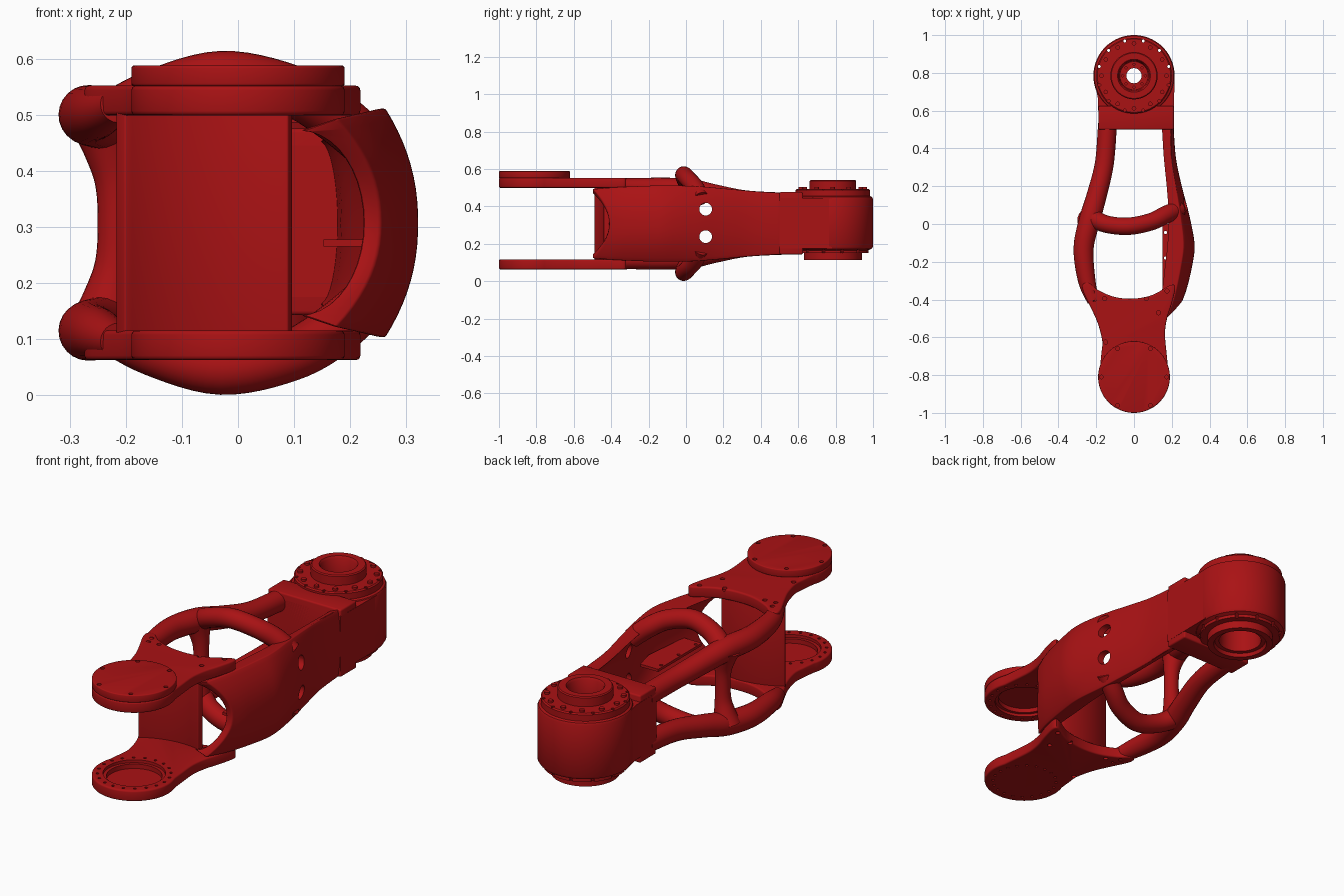
import bpy, bmesh, math
from mathutils import Vector, Matrix

if "Cube" in bpy.data.objects:
    bpy.data.objects.remove(bpy.data.objects["Cube"])

ZC = 0.3075                     # height of the mirror plane
JOINT, HUB = (0.0, -0.81), (0.0, 0.785)
red = bpy.data.materials.new("red_paint")
red.diffuse_color = (0.4, 0.006, 0.007, 1)
red.use_nodes = True
red.node_tree.nodes["Principled BSDF"].inputs["Base Color"].default_value = red.diffuse_color


def activate(ob):
    bpy.ops.object.select_all(action='DESELECT')
    ob.select_set(True)
    bpy.context.view_layer.objects.active = ob


def finish(name, bm, bevel=0.0, angle=35):
    bmesh.ops.remove_doubles(bm, verts=bm.verts, dist=1e-5)
    bmesh.ops.recalc_face_normals(bm, faces=bm.faces)
    me = bpy.data.meshes.new(name)
    bm.to_mesh(me)
    bm.free()
    ob = bpy.data.objects.new(name, me)
    bpy.context.collection.objects.link(ob)
    me.materials.append(red)
    activate(ob)
    if bevel:
        mod = ob.modifiers.new("bevel", 'BEVEL')
        mod.width, mod.segments, mod.limit_method = bevel, 3, 'ANGLE'
        mod.angle_limit = math.radians(50)
        bpy.ops.object.modifier_apply(modifier="bevel")
    bpy.ops.object.shade_smooth_by_angle(angle=math.radians(angle))
    return ob


def add_prism(bm, pts, z0, z1):
    face = bm.faces.new([bm.verts.new((x, y, z0)) for x, y in pts])
    ext = bmesh.ops.extrude_face_region(bm, geom=[face], use_keep_orig=True)
    bmesh.ops.translate(bm, vec=(0, 0, z1 - z0),
                        verts=[v for v in ext['geom'] if isinstance(v, bmesh.types.BMVert)])


def prism(name, pts, z0, z1, bevel=0.0):
    bm = bmesh.new()
    add_prism(bm, pts, z0, z1)
    return finish(name, bm, bevel)


def arc(c, r, a0, a1, n):
    return [(c[0] + r * math.cos(math.radians(a0 + (a1 - a0) * i / n)),
             c[1] + r * math.sin(math.radians(a0 + (a1 - a0) * i / n))) for i in range(n + 1)]


def circle(c, r, n=32):
    return arc(c, r, 0, 360, n)[:-1]


def smooth(pts, n=6):
    """Catmull-Rom through points of any dimension."""
    out, P = [], [pts[0]] + list(pts) + [pts[-1]]
    for i in range(1, len(P) - 2):
        for k in range(n):
            t = k / n
            out.append(tuple(0.5 * (2 * b + (c - a) * t + (2 * a - 5 * b + 4 * c - d) * t * t
                       + (3 * b - a - 3 * c + d) * t ** 3)
                       for a, b, c, d in zip(P[i - 1], P[i], P[i + 1], P[i + 2])))
    return out + [tuple(pts[-1])]


def loft(bm, rings):
    vs = [[bm.verts.new(p) for p in r] for r in rings]
    n = len(vs[0])
    for a, b in zip(vs, vs[1:]):
        for j in range(n):
            bm.faces.new((a[j], a[(j + 1) % n], b[(j + 1) % n], b[j]))
    return vs


def tube(name, pts, flip=False, n=24):
    """Tube through (x, y, z, radius) points."""
    path = smooth(pts)
    if flip:
        path = [(x, y, 2 * ZC - z, r) for x, y, z, r in path]
    P = [Vector(p[:3]) for p in path]
    bm, rings, ref = bmesh.new(), [], None
    for i, p in enumerate(P):
        d = (P[min(i + 1, len(P) - 1)] - P[max(i - 1, 0)]).normalized()
        ref = d.orthogonal() if ref is None else ref - d * ref.dot(d)
        ref.normalize()
        s = d.cross(ref)
        rings.append([p + path[i][3] * (ref * math.cos(k * math.tau / n) + s * math.sin(k * math.tau / n))
                      for k in range(n)])
    vs = loft(bm, rings)
    bm.faces.new(vs[0])
    bm.faces.new(vs[-1])
    return finish(name, bm)


def subtract(ob, cutter):
    mod = ob.modifiers.new("cut", 'BOOLEAN')
    mod.operation, mod.object, mod.solver = 'DIFFERENCE', cutter, 'EXACT'
    activate(ob)
    bpy.ops.object.modifier_apply(modifier="cut")
    bpy.data.objects.remove(cutter)
    bpy.ops.object.shade_smooth_by_angle(angle=math.radians(35))


def drill(ob, holes):
    """Cut vertical holes given as (x, y, radius, z0, z1, sides)."""
    bm = bmesh.new()
    for x, y, r, z0, z1, n in holes:
        add_prism(bm, circle((x, y), r, n), z0, z1)
    subtract(ob, finish("cutter", bm))


# Clevis plates: round joint end, waist and wings reaching the rails
wings = smooth([(-0.172, -0.68), (-0.168, -0.62), (-0.19, -0.53), (-0.225, -0.45), (-0.268, -0.36),
                (-0.27, -0.32), (-0.24, -0.31), (-0.19, -0.35), (-0.1, -0.387), (0, -0.395),
                (0.1, -0.375), (0.19, -0.325), (0.218, -0.335), (0.2, -0.42), (0.175, -0.5),
                (0.164, -0.58), (0.172, -0.68)], 4)
outline = arc(JOINT, 0.19, 20, -200, 56) + wings
wing_holes = [(-0.22, -0.36), (-0.21, -0.4), (-0.155, -0.395), (0.065, -0.395), (0.175, -0.355),
              (0.13, -0.47), (-0.15, -0.625)]
for name, flip in (("lower_clevis_plate", False), ("upper_clevis_plate", True)):
    def zr(a, b, f=flip):
        return (2 * ZC - b, 2 * ZC - a) if f else (a, b)
    plate = prism(name, outline, *zr(0.063, 0.116), bevel=0.008)
    drill(plate, [(*JOINT, 0.125, *zr(0.08, 0.15), 64)])
    drill(plate, [(*JOINT, 0.14, *zr(0.102, 0.15), 64)]
          + [(x, y, 0.011, *zr(0.05, 0.075), 12) for x, y in wing_holes]
          + [(x, y, 0.007, *zr(0.05, 0.07), 10) for x, y in circle(JOINT, 0.15, 20)]
          + [(x, y, 0.007, *zr(0.105, 0.13), 10) for x, y in circle(JOINT, 0.165, 20)])

# Joint cover on the upper plate
cover = prism("joint_cover", circle(JOINT, 0.19, 72), 0.551, 0.588, 0.005)
drill(cover, [(x, y, 0.01, 0.575, 0.6, 12) for x, y in circle(JOINT, 0.173, 6)])

# Curved web wall between the plates
web = arc((0, -0.8), 0.37, 76, 123, 20) + arc((0, -0.8), 0.4, 123, 76, 20)
prism("web_wall", web, 0.1, 0.515, 0.004)

# Side shell: C-shaped section lofted along y (y, outer x, edge x, lip x, half height, front sweep)
stations = [(-0.41, 0.255, 0.175, 0.11, 0.186, -0.09), (-0.33, 0.283, 0.215, 0.14, 0.195, -0.055),
            (-0.2, 0.312, 0.25, 0.162, 0.203, -0.015), (-0.1, 0.32, 0.262, 0.175, 0.205, 0),
            (0.05, 0.292, 0.245, 0.18, 0.202, 0), (0.2, 0.253, 0.222, 0.17, 0.19, 0),
            (0.35, 0.222, 0.2, 0.155, 0.176, 0), (0.51, 0.21, 0.195, 0.145, 0.166, 0)]
rings, N = [], 20
for y, xo, xe, xi, h, s in smooth(stations, 5):
    ring = []
    for i in range(N + 1):
        u = -1 + 2 * i / N
        ring.append((xo - (xo - xe) * abs(u) ** 2.2, y + s * u * u, ZC + h * u))
    for i in range(N + 1):
        a = math.pi * (0.5 - i / N)
        u = math.sin(a)
        ring.append((xi + (xo - 0.033 - xi) * math.cos(a), y + s * u * u, ZC + (h - 0.022) * u))
    rings.append(ring)
bm = bmesh.new()
ends = loft(bm, rings)
for e in (ends[0], ends[-1]):
    for i in range(N):
        bm.faces.new((e[i], e[i + 1], e[2 * N - i], e[2 * N + 1 - i]))
shell = finish("side_shell", bm, 0.006)

# Two oval ports through the shell
bm = bmesh.new()
for z in (0.238, 0.385):
    add_prism(bm, circle((-z, 0.105), 0.034, 24), 0.1, 0.4)
bmesh.ops.rotate(bm, verts=bm.verts, cent=(0, 0, 0), matrix=Matrix.Rotation(math.pi / 2, 3, 'Y'))
subtract(shell, finish("cutter", bm))

# Small mounting shelf inside the shell
shelf = prism("inner_shelf", [(0.152, -0.34), (0.25, -0.34), (0.275, -0.1), (0.25, 0), (0.152, 0)],
              0.265, 0.278)
drill(shelf, [(0.167, y, 0.008, 0.2, 0.3, 12) for y in (-0.045, -0.18, -0.315)])

# Left rails and arched cross tubes, above and below
rail = [(-0.215, -0.41, 0.518, 0.032), (-0.25, -0.3, 0.505, 0.046), (-0.267, -0.13, 0.5, 0.053),
        (-0.235, 0.02, 0.492, 0.056), (-0.198, 0.15, 0.465, 0.053), (-0.157, 0.32, 0.435, 0.05),
        (-0.14, 0.53, 0.423, 0.05)]
arch = [(-0.235, 0.04, 0.485, 0.05), (-0.15, 0.0, 0.535, 0.046), (-0.03, -0.012, 0.568, 0.046),
        (0.09, 0.012, 0.545, 0.046), (0.17, 0.05, 0.5, 0.047), (0.24, 0.08, 0.44, 0.045)]
for side, flip in (("upper", False), ("lower", True)):
    tube(side + "_rail", rail, flip)
    tube(side + "_cross_tube", arch, flip)

# Vertical post joining the rails, flared at both ends
half = [(-0.235, 0.02, 0.49, 0.066), (-0.226, 0.02, 0.44, 0.05), (-0.217, 0.02, 0.38, 0.038)]
tube("left_post", half + [(-0.215, 0.02, ZC, 0.035)]
     + [(x, y, 2 * ZC - z, r) for x, y, z, r in reversed(half)])

# Rear hub: lathed housing with bore and stepped rings
profile = [(0.04, 0.4), (0.04, 0.455), (0.075, 0.455), (0.08, 0.53), (0.087, 0.54), (0.12, 0.54),
           (0.125, 0.535), (0.125, 0.492), (0.194, 0.492), (0.2, 0.486), (0.2, 0.455), (0.21, 0.45),
           (0.215, 0.44), (0.215, 0.185), (0.208, 0.173), (0.19, 0.165), (0.19, 0.15),
           (0.155, 0.15), (0.155, 0.112), (0.125, 0.112), (0.12, 0.13), (0.1, 0.13), (0.1, 0.4)]
bm = bmesh.new()
S = 80
loft(bm, [[(HUB[0] + r * math.cos(k * math.tau / S), HUB[1] + r * math.sin(k * math.tau / S), z)
           for r, z in profile] for k in range(S + 1)])
hub = finish("rear_hub", bm)
drill(hub, [(x, y, 0.008, 0.1, 0.6, 10) for x, y in arc(HUB, 0.19, 15, 345, 11)]
      + [(x, y, 0.006, 0.445, 0.47, 10) for x, y in circle(HUB, 0.06, 8)])

# Bolt heads around the hub flange
bm = bmesh.new()
for x, y in arc(HUB, 0.172, 0, 330, 11):
    add_prism(bm, circle((x, y), 0.012, 12), 0.485, 0.502)
finish("hub_bolts", bm)

# Block joining hub to the rails and shell
block = [(-0.188, 0.5), (0.211, 0.5), (0.214, 0.78), (0.17, 0.78), (0.11, 0.65), (-0.11, 0.65),
         (-0.17, 0.78), (-0.214, 0.78), (-0.19, 0.66)]
prism("hub_block", block, 0.175, 0.445)
prism("hub_collar", [(-0.188, 0.5), (0.211, 0.5), (0.211, 0.625), (-0.188, 0.625)], 0.143, 0.476, 0.008)
